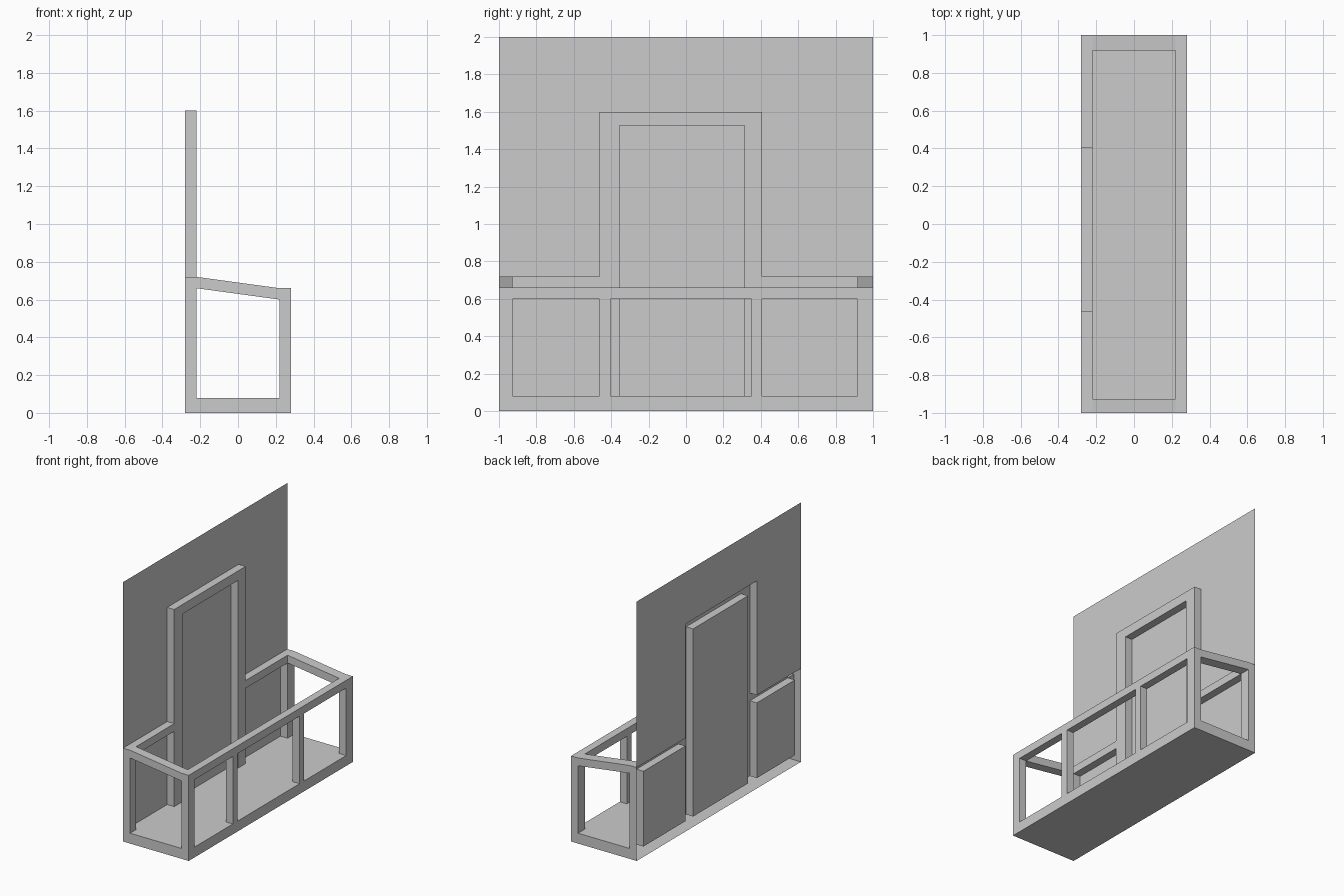
import bpy, bmesh, math

if "Cube" in bpy.data.objects:
    bpy.data.objects.remove(bpy.data.objects["Cube"])

# Grid lines: depth, width and height levels of the frame members
XS = [-0.28, -0.22, 0.22, 0.28]
YS = [-1, -0.927, -0.463, -0.405, -0.356, 0.313, 0.35, 0.407, 0.918, 1]
ZS = [0, 0.08, 0.66, 0.72, 1.527, 1.6]
BACK = XS[0]


def add_object(name, bm):
    mesh = bpy.data.meshes.new(name)
    bm.to_mesh(mesh)
    bm.free()
    obj = bpy.data.objects.new(name, mesh)
    bpy.context.collection.objects.link(obj)
    return obj


def sheet(name, outline):
    """Flat panel in the back plane from a (y, z) outline, facing +x."""
    bm = bmesh.new()
    bm.faces.new([bm.verts.new((BACK, y, z)) for y, z in outline])
    return add_object(name, bm)


def rect(y0, y1, z0, z1):
    return [(y0, z0), (y1, z0), (y1, z1), (y0, z1)]


def point(i, j, k):
    """Grid corner; the two rail levels drop 0.06 from back to front."""
    drop = 0.06 if k in (2, 3) and i >= 2 else 0
    return (XS[i], YS[j], ZS[k] - drop)


def solid(i, j, k):
    """True where a cell is filled by floor, rails, posts or door frame."""
    if not (0 <= i < 3 and 0 <= j < 9 and 0 <= k < 5):
        return False
    y_end = j in (0, 8)
    in_door = 3 < j < 5
    if k == 0:                                    # floor
        return True
    if i == 0:                                    # back posts and door frame
        if k == 1:
            return y_end or j in (2, 3, 5, 6)
        if k == 2:
            return not in_door
        return 2 <= j <= 6 and (k == 4 or not in_door)
    if k == 1:                                    # front posts
        return i == 2 and j in (0, 2, 6, 8)
    return k == 2 and (i == 2 or y_end)           # front and sloping side rails


# Balcony: one hollow shell, open towards the wall
bm = bmesh.new()
cache = {}


def vert(key):
    if key not in cache:
        cache[key] = bm.verts.new(point(*key))
    return cache[key]


for i in range(4):
    for j in range(10):
        for k in range(6):
            for axis in range(3):
                low = [i, j, k]
                low[axis] -= 1
                inside_low, inside_high = solid(*low), solid(i, j, k)
                if inside_low == inside_high or (axis == 0 and i == 0):
                    continue
                b, c = (axis + 1) % 3, (axis + 2) % 3
                quad = []
                for db, dc in ((0, 0), (1, 0), (1, 1), (0, 1)):
                    key = [i, j, k]
                    key[b] += db
                    key[c] += dc
                    quad.append(vert(tuple(key)))
                bm.faces.new(quad if inside_low else quad[::-1])
bmesh.ops.dissolve_limit(bm, angle_limit=math.radians(1),
                         verts=bm.verts, edges=bm.edges)
add_object("balcony_frame", bm)

# Wall sheet around the door frame
sheet("wall", [(-1, 0.72), (-0.463, 0.72), (-0.463, 1.6), (0.407, 1.6),
               (0.407, 0.72), (1, 0.72), (1, 2), (-1, 2)])

# Door panel and the lower wall panels either side of it
sheet("door_panel", rect(-0.356, 0.313, 0.08, 1.527))
for side, y0, y1 in (("right", -0.927, -0.463), ("left", 0.407, 0.918)):
    sheet("lower_wall_panel_" + side, rect(y0, y1, 0.08, 0.66))
